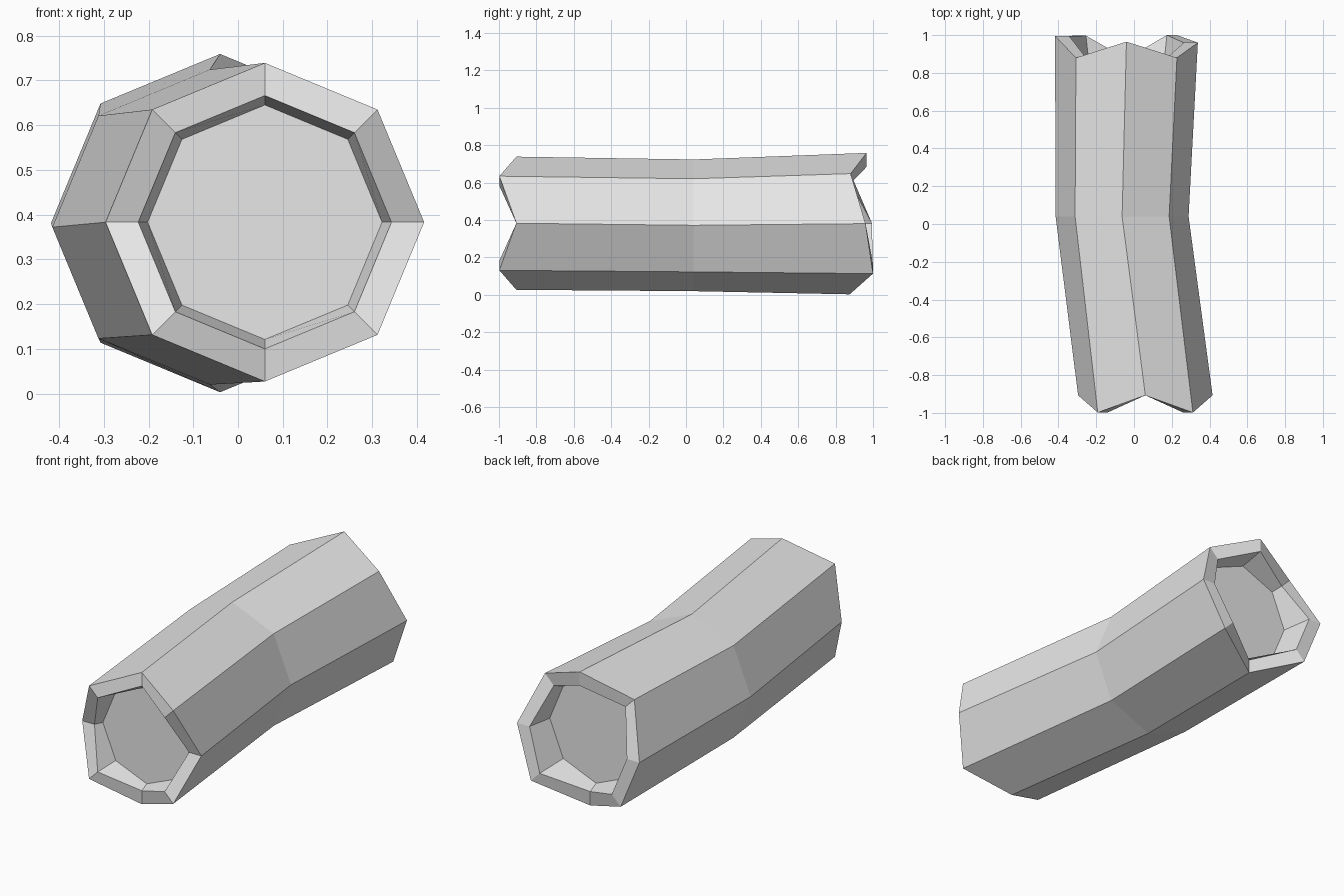
import bpy, bmesh, math

if "Cube" in bpy.data.objects:
    bpy.data.objects.remove(bpy.data.objects["Cube"])

SIDES = 8

def ring(bm, cx, cz, radius, ys):
    """Octagon around (cx, cz); ys gives the y of each corner."""
    verts = []
    for i in range(SIDES):
        a = math.tau * i / SIDES
        verts.append(bm.verts.new((cx + radius * math.cos(a), ys[i],
                                   cz + radius * math.sin(a))))
    return verts

def bridge(bm, a, b):
    for i in range(SIDES):
        j = (i + 1) % SIDES
        bm.faces.new((a[i], a[j], b[j], b[i]))

# Jagged y positions of the two broken ends
front_y = [-0.907, -0.998] * 4
back_y = [0.96, 0.88, 0.965, 0.88, 0.995, 0.997, 0.875, 1.0]

bm = bmesh.new()
rings = [
    ring(bm, 0.06, 0.383, 0.262, [-0.865] * SIDES),   # front recess floor
    ring(bm, 0.06, 0.383, 0.283, front_y),            # front inner rim
    ring(bm, 0.06, 0.383, 0.356, front_y),            # front outer rim
    ring(bm, -0.063, 0.372, 0.352, [0.04] * SIDES),   # bend in the middle
    ring(bm, -0.04, 0.381, 0.378, back_y),            # back outer rim
    ring(bm, -0.04, 0.381, 0.303, back_y),            # back inner rim
    ring(bm, -0.04, 0.381, 0.277, [0.825] * SIDES),   # back recess floor
]
for a, b in zip(rings, rings[1:]):
    bridge(bm, a, b)
bm.faces.new(rings[0])
bm.faces.new(rings[-1])
bmesh.ops.recalc_face_normals(bm, faces=bm.faces)

mesh = bpy.data.meshes.new("hollow_log")
bm.to_mesh(mesh)
bm.free()

# Single plain colour
mat = bpy.data.materials.new("light grey")
mat.diffuse_color = (0.8, 0.8, 0.8, 1.0)
mat.use_nodes = True
mat.node_tree.nodes["Principled BSDF"].inputs["Base Color"].default_value = mat.diffuse_color
mesh.materials.append(mat)

log = bpy.data.objects.new("hollow_log", mesh)
bpy.context.collection.objects.link(log)
